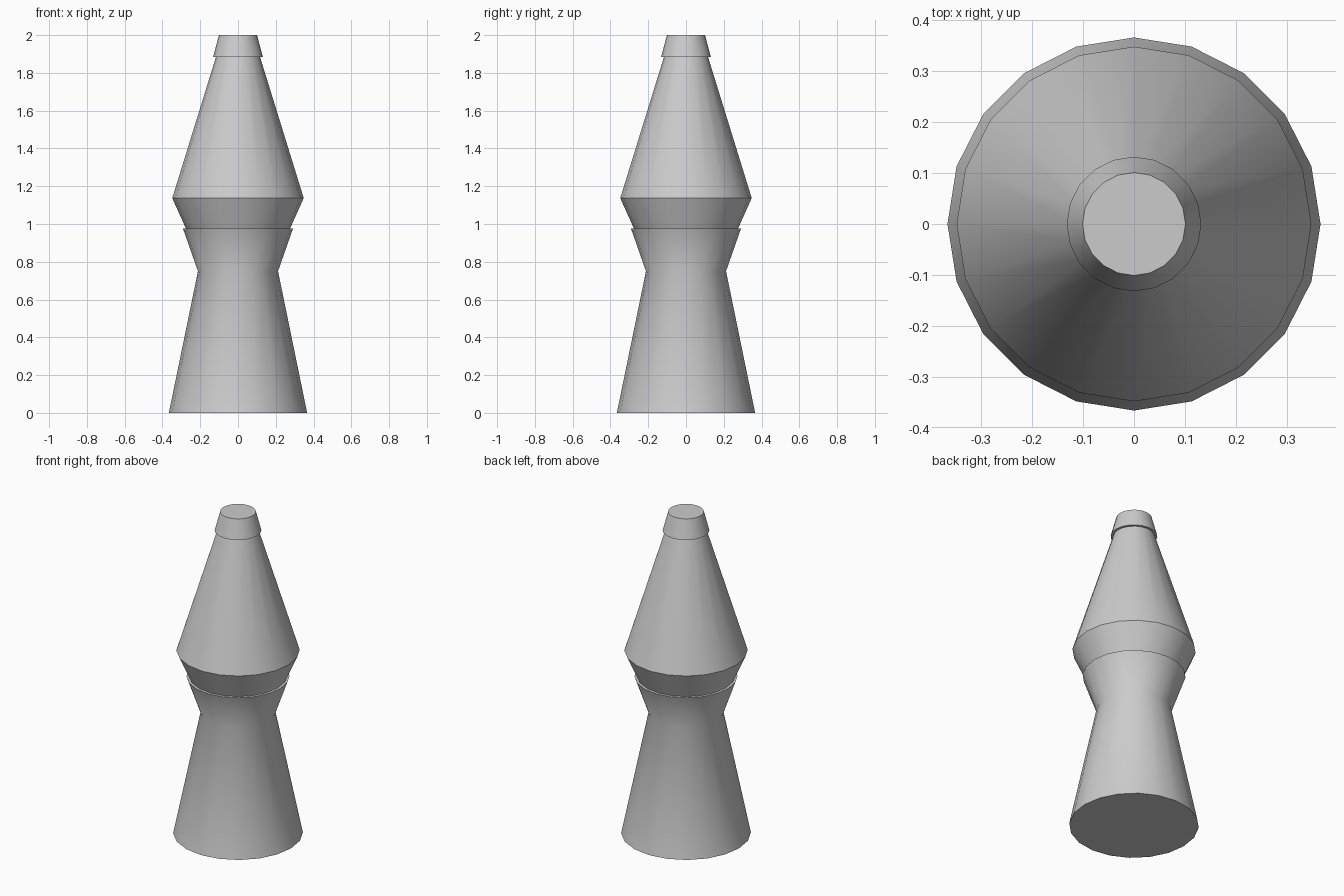
import bpy
import bmesh
import math

cube = bpy.data.objects.get("Cube")
if cube:
    bpy.data.objects.remove(cube, do_unlink=True)

SIDES = 20

grey = bpy.data.materials.new("plain grey")
grey.use_nodes = True
colour = (0.6, 0.6, 0.6, 1)
grey.diffuse_color = colour
grey.node_tree.nodes["Principled BSDF"].inputs["Base Color"].default_value = colour


def turned_part(name, profile):
    """Closed solid of revolution from (radius, height) points, bottom to top."""
    bm = bmesh.new()
    rings = []
    for r, z in profile:
        rings.append([bm.verts.new((r * math.cos(a), r * math.sin(a), z))
                      for a in (math.tau * i / SIDES for i in range(SIDES))])
    for low, high in zip(rings, rings[1:]):
        for i in range(SIDES):
            j = (i + 1) % SIDES
            bm.faces.new((low[i], low[j], high[j], high[i]))
    bm.faces.new(rings[0][::-1])
    bm.faces.new(rings[-1])
    mesh = bpy.data.meshes.new(name)
    bm.to_mesh(mesh)
    bm.free()
    mesh.materials.append(grey)
    obj = bpy.data.objects.new(name, mesh)
    bpy.context.collection.objects.link(obj)
    bpy.ops.object.select_all(action='DESELECT')
    obj.select_set(True)
    bpy.context.view_layer.objects.active = obj
    bpy.ops.object.shade_smooth_by_angle(angle=math.radians(35))


# Waisted stand, tapered vessel seated on it, and cap
turned_part("base", [(0.366, 0), (0.212, 0.75), (0.291, 0.975)])
turned_part("vessel", [(0.273, 0.97), (0.348, 1.137), (0.115, 1.89)])
turned_part("cap", [(0.132, 1.883), (0.101, 2.0)])
